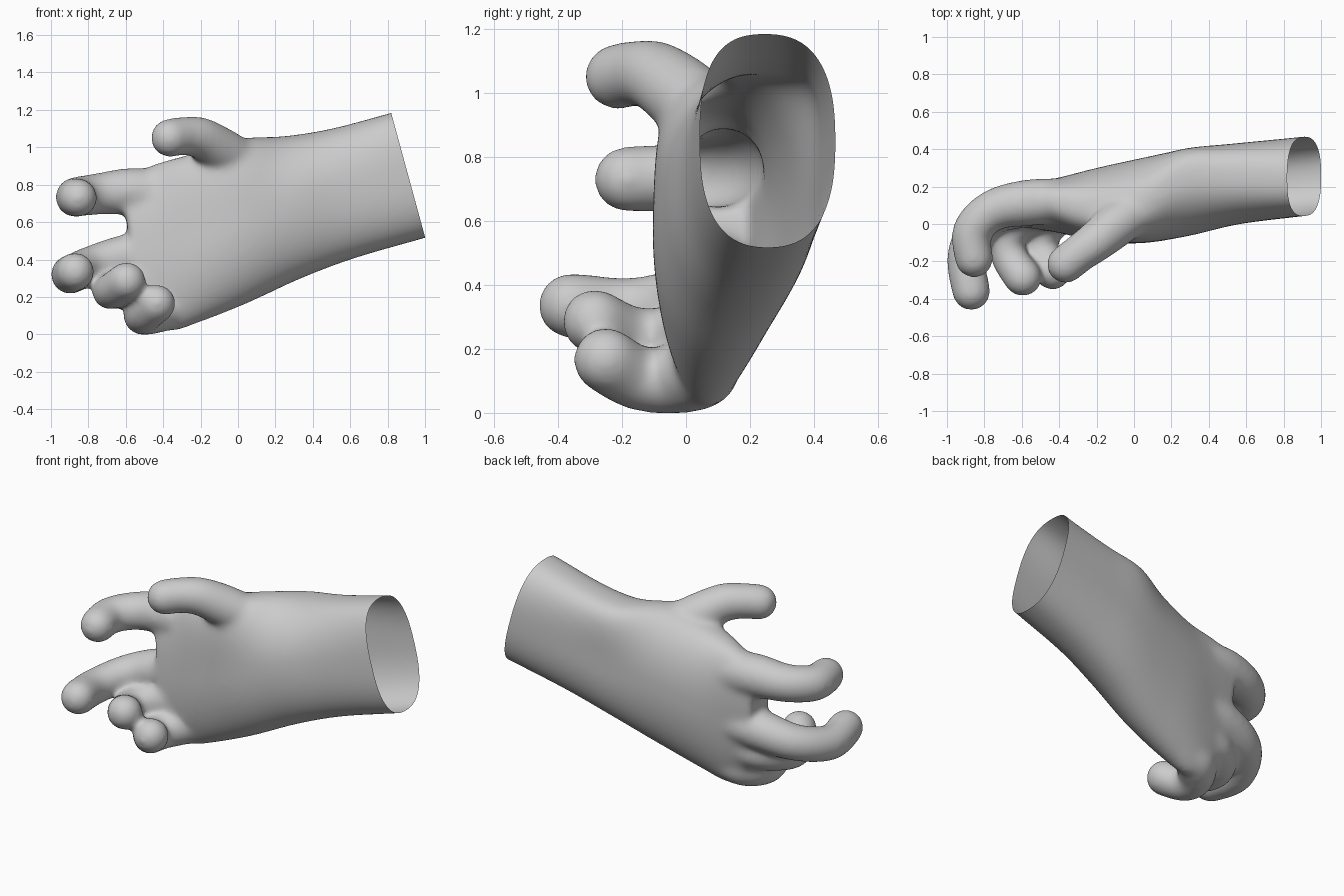
import bpy, bmesh, math
from mathutils import Vector

if "Cube" in bpy.data.objects:
    bpy.data.objects.remove(bpy.data.objects["Cube"])

skin = bpy.data.materials.new("light grey skin")
skin.diffuse_color = (0.6, 0.6, 0.6, 1)
skin.use_nodes = True
skin.node_tree.nodes["Principled BSDF"].inputs["Base Color"].default_value = skin.diffuse_color
bm = bmesh.new()


def spline(pts, steps):
    """Smooth interpolation through rows of numbers."""
    out = []
    rows = [Vector(p) for p in pts]
    for i in range(len(rows) - 1):
        a, b, c, d = rows[max(i - 1, 0)], rows[i], rows[i + 1], rows[min(i + 2, len(rows) - 1)]
        for s in range(steps):
            t = s / steps
            out.append(0.5 * (2 * b + (c - a) * t + (2 * a - 5 * b + 4 * c - d) * t * t
                              + (3 * b - a - 3 * c + d) * t ** 3))
    return out + [rows[-1]]


def loft(rings):
    """Closed skin over a list of rings."""
    loops = [[bm.verts.new(p) for p in ring] for ring in rings]
    n = len(loops[0])
    for a, b in zip(loops, loops[1:]):
        for i in range(n):
            j = (i + 1) % n
            bm.faces.new((a[i], a[j], b[j], b[i]))
    bm.faces.new(loops[0][::-1])
    bm.faces.new(loops[-1])


def finger(pts):
    """Round tapered tube with a domed tip; rows are x, y, z, radius."""
    rows = spline(pts, 6)
    centres = [r.to_3d() for r in rows]
    radii = [r[3] + .004 for r in rows]   # allowance for the softening
    end = (centres[-1] - centres[-2]).normalized()
    tip, r = centres[-1], radii[-1]
    for k in range(1, 7):
        a = math.radians(14 * k)
        centres.append(tip + end * r * math.sin(a))
        radii.append(r * math.cos(a))
    rings = []
    side = None
    for i, c in enumerate(centres):
        d = (centres[min(i + 1, len(centres) - 1)] - centres[max(i - 1, 0)]).normalized()
        side = d.orthogonal() if side is None else side - d * side.dot(d)
        side.normalize()
        up = d.cross(side)
        rings.append([c + radii[i] * (side * math.cos(t) + up * math.sin(t))
                      for t in (math.tau * k / 24 for k in range(24))])
    loft(rings)


# palm and wrist: upper x, y, z, lower x, y, z, half thickness, lean of the upper edge
sections = [
    (1.02, .28, 1.24, 1.20, .28, .575, .212, -.01),
    (.82, .255, 1.185, 1.0, .255, .515, .212, -.01),
    (.50, .215, 1.10, .62, .215, .405, .216, .04),
    (.25, .165, 1.06, .33, .17, .295, .232, .08),
    (.0, .135, 1.045, .05, .11, .165, .226, -.04),
    (-.25, .13, .965, -.2, .075, .065, .188, -.05),
    (-.47, .125, .90, -.36, .065, .015, .138, 0),
    (-.63, .115, .80, -.50, .055, .06, .105, 0),
]
rings = []
for top, low in zip(spline([(*s[:3], s[6]) for s in sections], 5),
                    spline([(*s[3:6], s[7]) for s in sections], 5)):
    mid, half = (top + low).to_3d() / 2, (top - low).to_3d() / 2
    # squarer at the wrist and along the upper edge
    lower_power = .78 + .2 * min(max(.95 - mid.x, 0), 1)
    ring = []
    for k in range(48):
        t = math.tau * k / 48
        c, s = math.cos(t), math.sin(t)
        power = .76 if c > 0 else lower_power
        c, s = (math.copysign(abs(v) ** power, v) for v in (c, s))
        ring.append(mid + half * c + Vector((0, top[3] * s + low[3] * max(c, 0) ** 2, 0)))
    rings.append(ring)
loft(rings)

# thumb
finger([(.03, .08, .92, .11), (-.09, .0, .985, .118), (-.20, -.09, 1.05, .108),
        (-.29, -.155, 1.06, .1), (-.365, -.215, 1.05, .1)])
# index finger
finger([(-.3, .13, .74, .11), (-.55, .115, .765, .122), (-.75, .075, .75, .108),
        (-.865, -.04, .735, .103), (-.855, -.185, .73, .1)])
# middle finger
finger([(-.3, .12, .45, .11), (-.58, .10, .42, .115), (-.79, .03, .365, .103),
        (-.895, -.16, .32, .1), (-.87, -.36, .335, .1)])
# ring finger
finger([(-.3, .09, .30, .09), (-.53, .065, .265, .108), (-.67, -.05, .235, .096),
        (-.67, -.17, .235, .094), (-.595, -.285, .285, .1)])
# little finger
finger([(-.25, .08, .18, .08), (-.41, .05, .13, .112), (-.50, -.05, .103, .104),
        (-.50, -.155, .11, .098), (-.435, -.25, .165, .1)])

bmesh.ops.recalc_face_normals(bm, faces=bm.faces)
mesh = bpy.data.meshes.new("hand_parts")
bm.to_mesh(mesh)
bm.free()
hand = bpy.data.objects.new("hand", mesh)
bpy.context.collection.objects.link(hand)

# fuse the parts into one skin and soften the joins
fuse = hand.modifiers.new("fuse", 'REMESH')
fuse.mode = 'VOXEL'
fuse.voxel_size = .013
soft = hand.modifiers.new("soften", 'SMOOTH')
soft.factor = .5
soft.iterations = 40
fused = bpy.data.meshes.new_from_object(hand.evaluated_get(bpy.context.evaluated_depsgraph_get()))
hand.modifiers.clear()

# open the wrist with a slanted cut
bm = bmesh.new()
bm.from_mesh(fused)
bmesh.ops.bisect_plane(bm, geom=bm.verts[:] + bm.edges[:] + bm.faces[:],
                       plane_co=(.91, 0, .85), plane_no=(.66, 0, .18), clear_outer=True)
for f in bm.faces:
    f.smooth = True
bm.to_mesh(fused)
bm.free()
hand.data = fused
fused.materials.clear()
fused.materials.append(skin)
